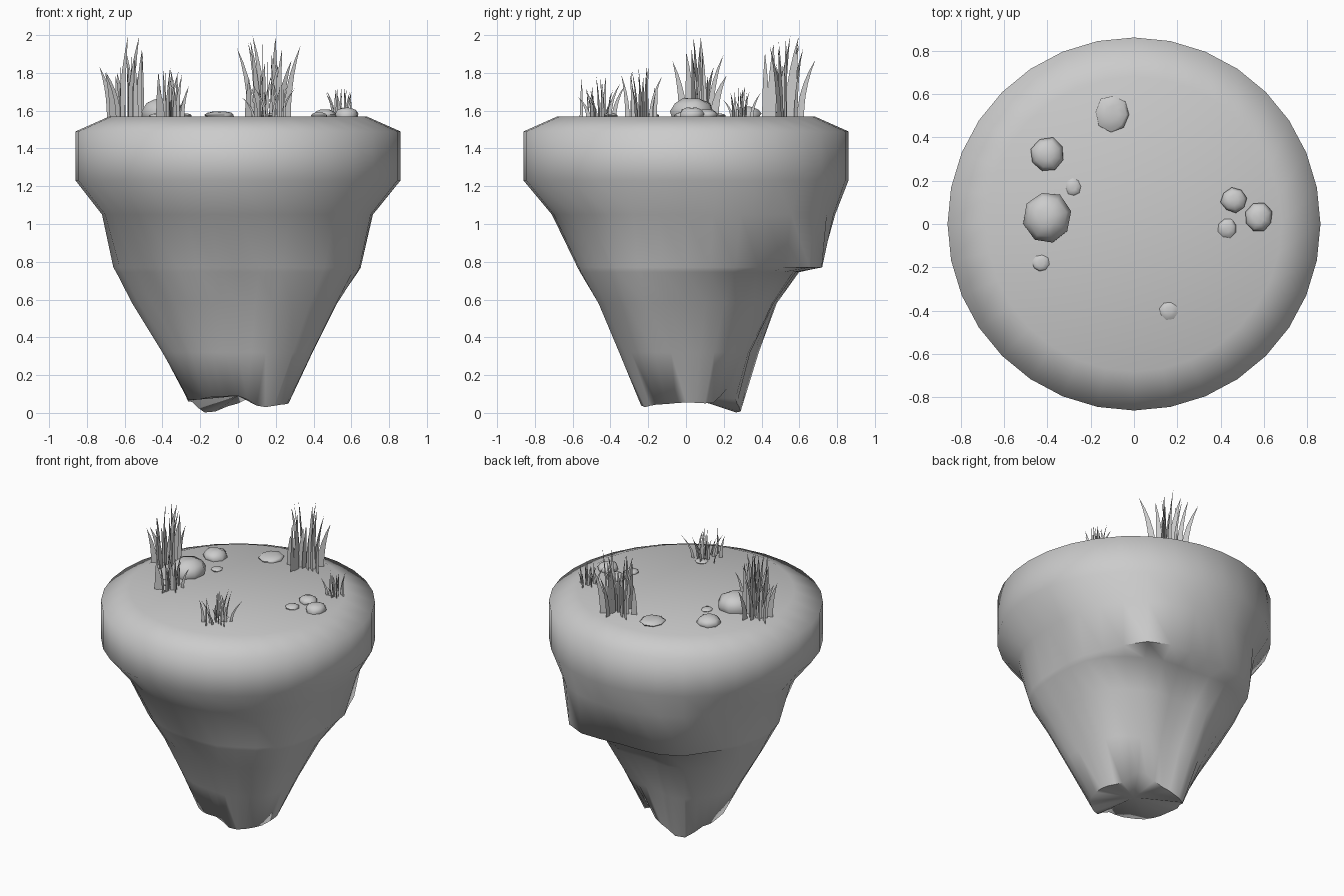
import bpy, math, random
from mathutils import Vector

if "Cube" in bpy.data.objects:
    bpy.data.objects.remove(bpy.data.objects["Cube"])

random.seed(4)
N = 32          # sides of the island
GROUND = 1.57   # height of the grassy top


def make_object(name, verts, faces, smooth=None):
    mesh = bpy.data.meshes.new(name)
    mesh.from_pydata(verts, [], faces)
    mesh.update()
    ob = bpy.data.objects.new(name, mesh)
    bpy.context.collection.objects.link(ob)
    if smooth:
        bpy.ops.object.select_all(action='DESELECT')
        ob.select_set(True)
        bpy.context.view_layer.objects.active = ob
        bpy.ops.object.shade_smooth_by_angle(angle=math.radians(smooth))
    return ob


def around(values, i):
    """Smoothly interpolate values spaced evenly round the circle."""
    f = i / N * len(values)
    k = int(f)
    t = (1 - math.cos((f - k) * math.pi)) / 2
    return values[k % len(values)] * (1 - t) + values[(k + 1) % len(values)] * t


# Floating island: round turf cap above a tapering rock with a ledge at the back.
# Each ring is (height, radius); lists hold one value every 30 degrees from +x.
bottom_z = [.055, .05, .13, .05, 0, .06, .07, .07, .085, .09, .03, .045]
rings = [
    ([GROUND], [.68]), ([1.49], [.86]), ([1.23], [.86]),
    ([1.05], [.71, .77, .81, .79, .78, .73, .72, .71, .71, .71, .72, .73]),
    ([.77], [.65, .69, .79, .71, .76, .67, .66, .59, .57, .57, .62, .67]),
    ([.745], [.635, .66, .62, .58, .66, .66, .645, .575, .56, .555, .61, .66]),
    ([.58], [.52, .53, .50, .46, .53, .57, .56, .48, .46, .45, .51, .57]),
    ([.32], [.39, .39, .36, .34, .43, .42, .40, .36, .34, .34, .39, .43]),
    (bottom_z, [.27, .26, .26, .27, .32, .29, .26, .25, .25, .24, .26, .28]),
]
verts, faces = [], []
for zs, radii in rings:
    for i in range(N):
        a, r = 2 * math.pi * i / N, around(radii, i)
        verts.append((r * math.cos(a), r * math.sin(a), around(zs, i)))
for j in range(len(rings) - 1):
    for i in range(N):
        k = (i + 1) % N
        faces.append((j * N + i, (j + 1) * N + i, (j + 1) * N + k, j * N + k))
faces.append(tuple(range(N)))
last = (len(rings) - 1) * N
verts.append((0, 0, .09))
faces += [(last + (i + 1) % N, last + i, len(verts) - 1) for i in range(N)]
make_object("island", verts, faces, 72)


# Stones: low flattened lumps partly sunk into the turf
def stone(index, x, y, rx, ry, height):
    vs, fs, sides = [], [], 8
    for frac, z in ((.95, -.03), (1, .3), (.8, .75), (.4, 1)):
        for i in range(sides):
            a = 2 * math.pi * (i + .3 * index) / sides
            k = frac * random.uniform(.93, 1.05)
            vs.append((x + rx * k * math.cos(a), y + ry * k * math.sin(a),
                       GROUND + height * z * random.uniform(.92, 1.05)))
    for j in range(3):
        for i in range(sides):
            k = (i + 1) % sides
            fs.append((j * sides + i, j * sides + k, (j + 1) * sides + k, (j + 1) * sides + i))
    vs.append((x, y, GROUND + height))
    fs += [(24 + i, 24 + (i + 1) % sides, 32) for i in range(sides)]
    fs.append(tuple(reversed(range(sides))))
    make_object(f"stone_{index}", vs, fs, 55)


stones = [
    (-.40, .03, .11, .12, .095), (-.40, .32, .08, .08, .05), (-.10, .51, .08, .085, .025),
    (.46, .11, .06, .058, .035), (.575, .03, .065, .07, .045), (-.43, -.18, .04, .04, .015),
    (-.28, .17, .035, .04, .015), (.43, -.02, .045, .045, .02), (.16, -.40, .042, .042, .015),
]
for n, s in enumerate(stones):
    stone(n + 1, *s)


# Grass tufts: flat upright blades, each bending within its own vertical plane
def tuft(name, x, y, spread, height, count=6):
    vs, fs = [], []
    steps = 5
    for plane in range(3):
        ang = math.radians(25 + 60 * plane)
        d = Vector((math.cos(ang), math.sin(ang), 0))
        side = Vector((-d.y, d.x, 0))
        for b in range(count):
            u = -1 + 2 * b / (count - 1) + random.uniform(-.15, .15)
            h = height * (1 if b == count // 2 else random.uniform(.5, .95))
            lean = (u * .4 + random.uniform(-.5, .5)) * spread * .9
            w = height * random.uniform(.035, .055)
            base = Vector((x, y, GROUND - .01)) + d * u * spread * .8 \
                + side * random.uniform(-.3, .3) * spread
            first = len(vs)
            for s in range(steps):
                t = s / steps
                c = base + d * lean * t ** 2 + Vector((0, 0, h * t))
                half = w * (1 - t ** 2)
                vs += [c - d * half, c + d * half]
            vs.append(base + d * lean + Vector((0, 0, h)))
            for s in range(steps - 1):
                k = first + 2 * s
                fs.append((k, k + 1, k + 3, k + 2))
            k = first + 2 * (steps - 1)
            fs.append((k, k + 1, k + 2))
    make_object(name, vs, fs)


tuft("grass_left_tall", -.59, .07, .10, .435)
tuft("grass_left_front", -.36, -.23, .09, .27)
tuft("grass_back_tall", .16, .52, .12, .435)
tuft("grass_right_small", .55, .29, .065, .17)
tuft("grass_front", .17, -.46, .11, .22)
